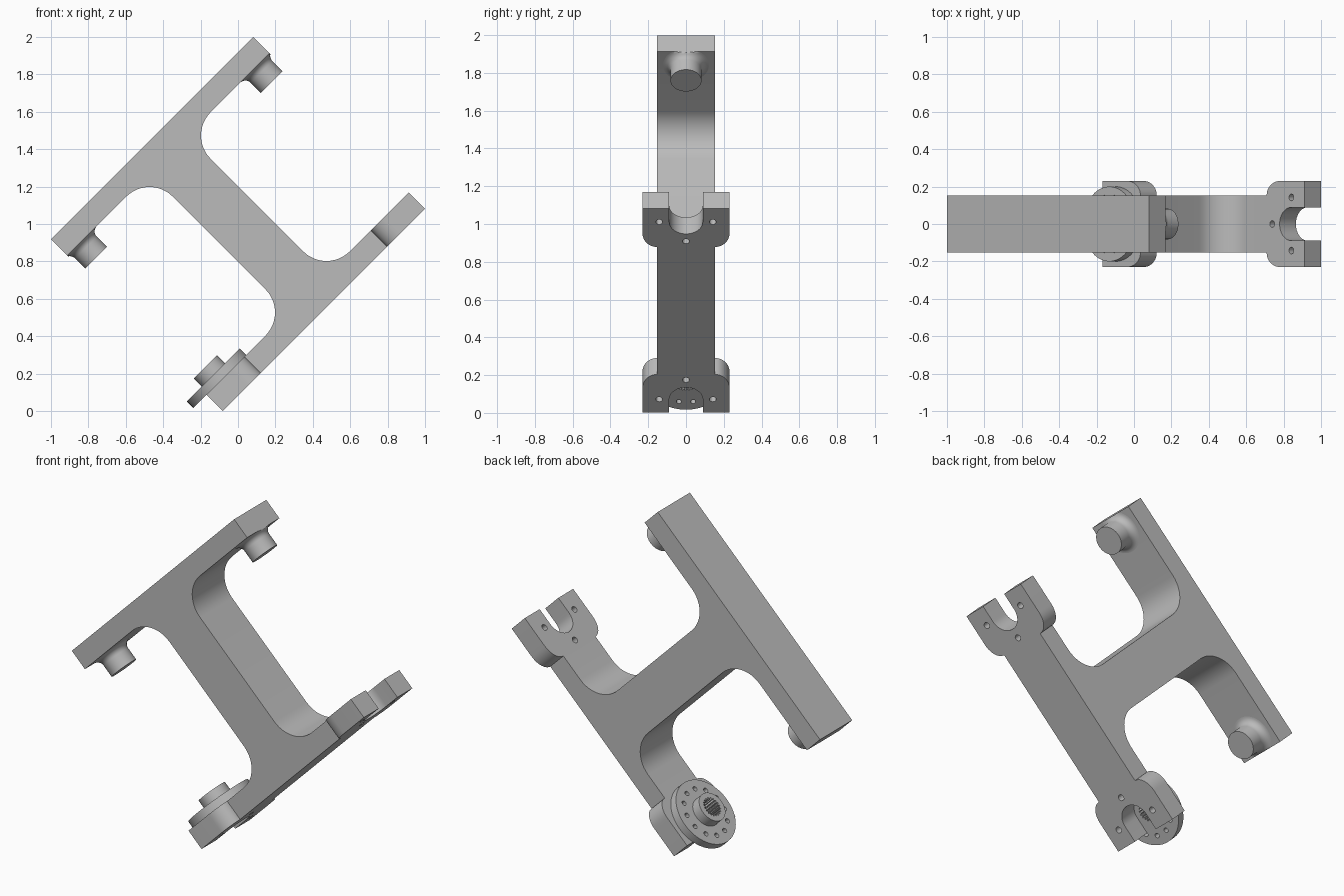
import bpy, bmesh
from math import sin, cos, pi, radians
from mathutils import Matrix, Vector

cube = bpy.data.objects.get("Cube")
if cube:
    bpy.data.objects.remove(cube, do_unlink=True)

grey = bpy.data.materials.new("Machined grey")
grey.use_nodes = True
colour = (0.5, 0.5, 0.5, 1)
grey.diffuse_color = colour
grey.node_tree.nodes["Principled BSDF"].inputs["Base Color"].default_value = colour

# The part is modelled square, then tilted onto its corner
TILT = Matrix.Translation((0, 0, 1)) @ Matrix.Rotation(radians(-45), 4, "Y")
LENGTH, OUTER, INNER = 0.764, 0.649, 0.526   # half length, bar faces
EAR = 0.477                                  # where the forked ends begin
HALF = 0.153                                 # half depth of the frame
PIVOT = 0.664                                # centre of pegs, forks and disc


def arc(cx, cy, r, start, end, n=12):
    steps = [radians(start + (end - start) * i / n) for i in range(n + 1)]
    return [(cx + r * cos(a), cy + r * sin(a)) for a in steps]


def add_prism(bm, outline, low, high, place):
    """Extrude a 2D outline; place maps (a, b, height) to a point."""
    face = bm.faces.new([bm.verts.new(place(a, b, low)) for a, b in outline])
    shift = Vector(place(0, 0, high)) - Vector(place(0, 0, low))
    out = bmesh.ops.extrude_face_region(bm, geom=[face], use_keep_orig=True)
    moved = [g for g in out["geom"] if isinstance(g, bmesh.types.BMVert)]
    bmesh.ops.translate(bm, verts=moved, vec=shift)


def flat(a, b, h):
    return (a, b, h)


def upright(a, b, h):
    return (a, h, b)


def finish(name, bm):
    bmesh.ops.remove_doubles(bm, verts=bm.verts, dist=0.0001)
    bmesh.ops.recalc_face_normals(bm, faces=bm.faces)
    mesh = bpy.data.meshes.new(name)
    bm.to_mesh(mesh)
    bm.free()
    mesh.materials.append(grey)
    obj = bpy.data.objects.new(name, mesh)
    obj.matrix_world = TILT
    bpy.context.collection.objects.link(obj)
    return obj


def prism(name, outline, low, high, place=flat):
    bm = bmesh.new()
    add_prism(bm, outline, low, high, place)
    return finish(name, bm)


def cut(obj, outlines):
    """Cut holes of the given outlines straight through a part."""
    bm = bmesh.new()
    for outline in outlines:
        add_prism(bm, outline, -0.8, -0.3, flat)
    cutter = finish("hole_cutter", bm)
    cutter.hide_render = True
    mod = obj.modifiers.new("holes", "BOOLEAN")
    mod.operation, mod.solver, mod.object = "DIFFERENCE", "EXACT", cutter
    smooth(obj)
    bpy.ops.object.modifier_apply(modifier=mod.name)
    bpy.data.objects.remove(cutter, do_unlink=True)


def smooth(obj):
    bpy.ops.object.select_all(action="DESELECT")
    obj.select_set(True)
    bpy.context.view_layer.objects.active = obj
    bpy.ops.object.shade_smooth_by_angle(angle=radians(32))


def circle(cx, cy, r, n=20):
    return arc(cx, cy, r, 0, 360 - 360 / n, n - 1)


# Frame: two bars joined by a web with large fillets
WEB, FILLET = 0.143, 0.176
top = [(LENGTH, OUTER), (LENGTH, INNER)]
top += arc(WEB + FILLET, INNER - FILLET, FILLET, 90, 180)
bottom = arc(WEB + FILLET, FILLET - INNER, FILLET, 180, 270)
bottom += [(EAR, -INNER), (EAR, -OUTER)]
right = top + bottom
frame = prism("frame", right + [(-a, b) for a, b in reversed(right)],
              -HALF, HALF, upright)
smooth(frame)

# Forked ends: rounded ears, an open slot and three bolt holes
SLOT, WIDE = 0.089, 0.23
for name, side in (("upper_fork", 1), ("lower_fork", -1)):
    half = [(EAR, HALF)]
    half += [(EAR + 0.1 * (1 - cos(t)), HALF + (WIDE - HALF) * sin(t))
             for t in (pi / 2 * i / 10 for i in range(1, 11))]
    half += [(LENGTH, WIDE), (LENGTH, SLOT)]
    half += arc(PIVOT, 0, SLOT, 90, 180)
    outline = half + [(a, -b) for a, b in reversed(half[:-1])]
    fork = prism(name, [(side * a, b) for a, b in outline], -OUTER, -INNER)
    bolts = [(PIVOT - 0.145, 0), (PIVOT, 0.142), (PIVOT, -0.142)]
    cut(fork, [circle(side * a, b, 0.018) for a, b in bolts])
    smooth(fork)

# Pegs: turned studs with a flared root, trimmed at the bar end
FLARE, RADIUS, TIP = 0.04, 0.082, 0.41
for name, side in (("upper_peg", 1), ("lower_peg", -1)):
    profile = [(0, TIP), (RADIUS, TIP)]
    profile += arc(RADIUS + FLARE, INNER - FLARE, FLARE, 180, 90, 8)
    bm = bmesh.new()
    verts = [bm.verts.new((r, 0, h)) for r, h in profile]
    edges = [bm.edges.new(pair) for pair in zip(verts, verts[1:])]
    bmesh.ops.spin(bm, geom=verts + edges, cent=(0, 0, 0), axis=(0, 0, 1),
                   angle=2 * pi, steps=48)
    for v in bm.verts:
        v.co.x = side * min(v.co.x + PIVOT, LENGTH)
    smooth(finish(name, bm))

# Drive disc with a raised hub, a ring of holes and a splined bore
DISC_TOP, HUB_TOP, TEETH = -0.477, -0.417, 20
bore = []
for i in range(TEETH * 4):
    r = 0.058 if i % 4 < 2 else 0.047
    a = 2 * pi * i / (TEETH * 4)
    bore.append((-PIVOT + r * cos(a), r * sin(a)))

disc = prism("drive_disc", circle(-PIVOT, 0, 0.2, 64), -INNER, DISC_TOP)
ring = [radians(30 * i + 15) for i in range(12)]
holes = [circle(-PIVOT + 0.145 * cos(a), 0.145 * sin(a), 0.014, 16) for a in ring]
cut(disc, holes + [bore])
smooth(disc)

hub = prism("drive_hub", circle(-PIVOT, 0, 0.088, 48), DISC_TOP, HUB_TOP)
cut(hub, [bore])
smooth(hub)
